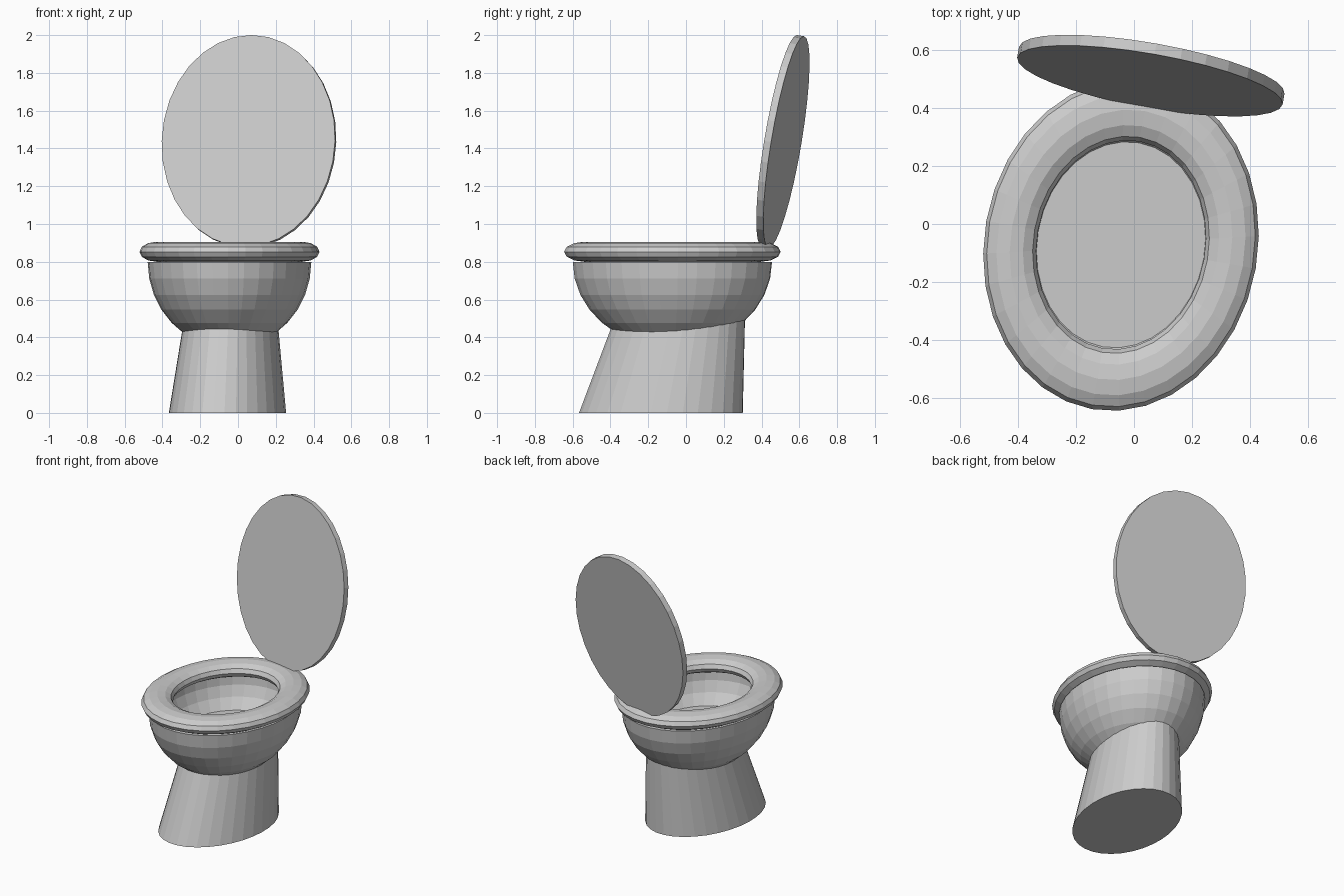
import bpy, bmesh
from math import sin, cos, pi, radians
from mathutils import Matrix

if "Cube" in bpy.data.objects:
    bpy.data.objects.remove(bpy.data.objects["Cube"])

SIDES = 32
# The whole model is turned slightly about z
FRAME = Matrix.Translation((-0.045, -0.072, 0)) @ Matrix.Rotation(radians(-10), 4, 'Z')


def lathe(name, rings, matrix=FRAME, closed=False):
    """Skin elliptical rings (rx, ry, y offset, z); cap the ends or join them."""
    bm = bmesh.new()
    loops = []
    for rx, ry, oy, z in rings:
        loops.append([bm.verts.new((rx * cos(2 * pi * i / SIDES),
                                    ry * sin(2 * pi * i / SIDES) + oy, z))
                      for i in range(SIDES)])
    pairs = list(zip(loops, loops[1:]))
    if closed:
        pairs.append((loops[-1], loops[0]))
    else:
        bm.faces.new(loops[0])
        bm.faces.new(loops[-1])
    for a, b in pairs:
        for i in range(SIDES):
            j = (i + 1) % SIDES
            bm.faces.new((a[i], a[j], b[j], b[i]))
    bmesh.ops.recalc_face_normals(bm, faces=bm.faces)
    mesh = bpy.data.meshes.new(name)
    bm.to_mesh(mesh)
    bm.free()
    obj = bpy.data.objects.new(name, mesh)
    obj.matrix_world = matrix
    bpy.context.collection.objects.link(obj)
    return obj


# Pedestal: tapered oval foot leaning backwards
lathe("pedestal", [(0.306, 0.438, -0.062, 0.0), (0.241, 0.345, 0.044, 0.52)])

# Bowl: half ellipsoid outside, rim, then a shallower basin with a flat floor
RATIO = 1.235
outer = [(0.43 * cos(a), 0.80 - 0.457 * sin(a))
         for a in (radians(11.25 * k) for k in range(7, -1, -1))]
inner = [(0.365, 0.80), (0.36, 0.74), (0.335, 0.67), (0.29, 0.60)]
lathe("bowl", [(r, r * RATIO, 0, z) for r, z in outer + inner])

# Seat: flattened oval ring
seat = []
for k in range(12):
    a = 2 * pi * k / 12
    seat.append((0.382 + 0.091 * cos(a), 0.470 + 0.107 * cos(a), 0, 0.853 + 0.053 * sin(a)))
lathe("seat", seat, closed=True)

# Lid: oval disc standing open and leaning back
lid_matrix = FRAME @ Matrix.Translation((0, 0.594, 1.437)) @ Matrix.Rotation(radians(80.5), 4, 'X')
lathe("lid", [(0.466, 0.568, 0, -0.019), (0.466, 0.568, 0, 0.019)], lid_matrix)
